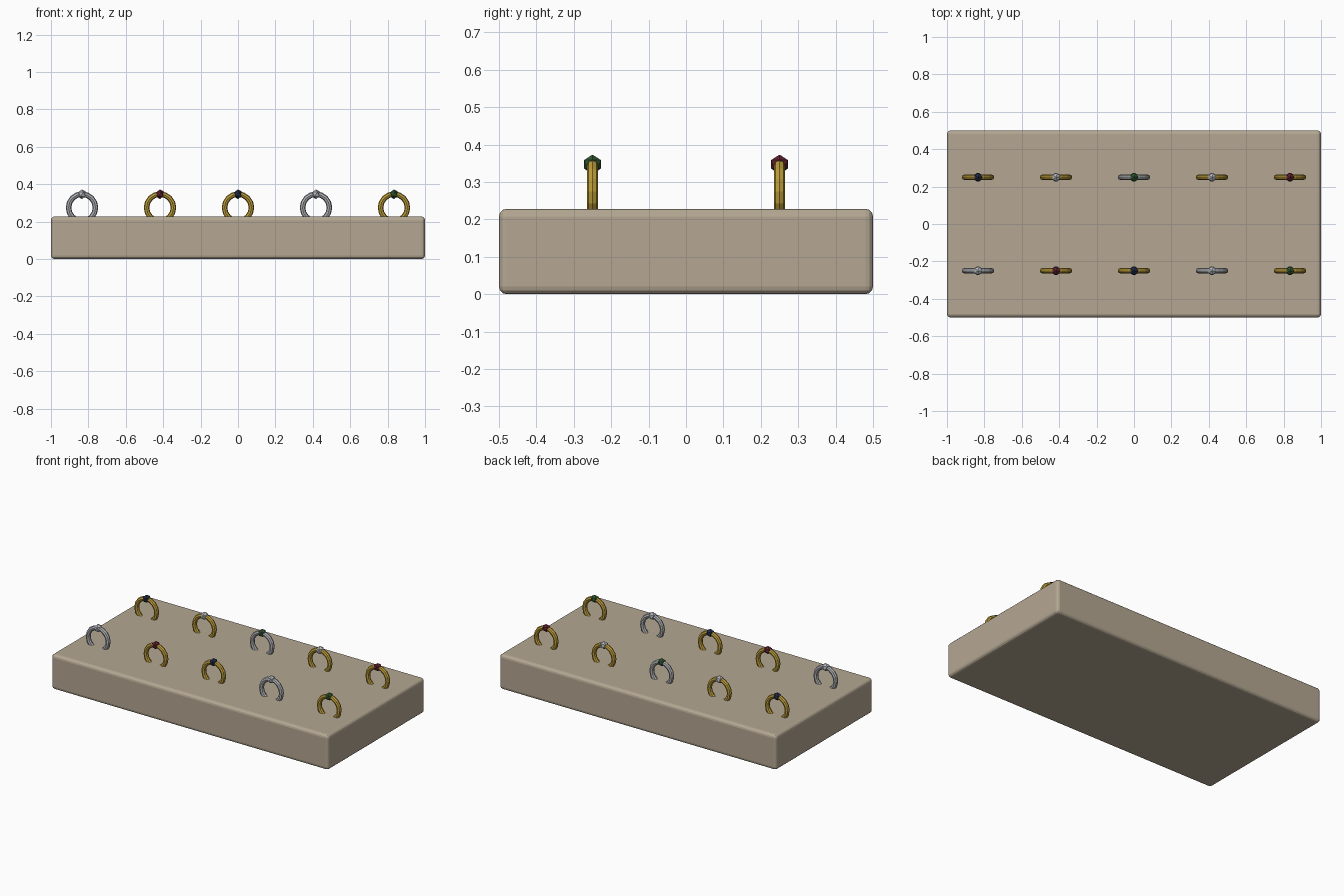
import bpy, math

if "Cube" in bpy.data.objects:
    bpy.data.objects.remove(bpy.data.objects["Cube"])

def mat(name, col):
    m = bpy.data.materials.new(name)
    m.diffuse_color = (*col, 1)
    m.use_nodes = True
    m.node_tree.nodes["Principled BSDF"].inputs["Base Color"].default_value = m.diffuse_color
    return m

MATS = {
    "velvet": mat("velvet", (0.46, 0.39, 0.29)),
    "gold": mat("gold", (0.50, 0.33, 0.04)),
    "silver": mat("silver", (0.42, 0.43, 0.45)),
    "diamond": mat("diamond", (0.45, 0.47, 0.50)),
    "ruby": mat("ruby", (0.12, 0.015, 0.03)),
    "sapphire": mat("sapphire", (0.015, 0.025, 0.06)),
    "emerald": mat("emerald", (0.03, 0.09, 0.03)),
}

def finish(name, material):
    o = bpy.context.object
    o.name = name
    o.data.materials.append(MATS[material])
    return o

# Padded display block with softened edges
H = 0.228
bpy.ops.mesh.primitive_cube_add(size=1, location=(0, 0, H / 2))
pad = finish("display_pad", "velvet")
pad.scale = (2, 1, H)
bpy.ops.object.transform_apply(location=False, rotation=False, scale=True)
bev = pad.modifiers.new("soft_edges", "BEVEL")
bev.width = 0.02
bev.segments = 3

# Rings half sunk into the pad: (band, gem) from left to right
ROWS = {
    -0.25: [("silver", "diamond"), ("gold", "ruby"), ("gold", "sapphire"),
            ("silver", "diamond"), ("gold", "emerald")],
    0.25: [("gold", "sapphire"), ("gold", "diamond"), ("silver", "emerald"),
           ("gold", "diamond"), ("gold", "ruby")],
}
R, RING_Z = 0.072, 0.275
for y, row in ROWS.items():
    for i, (band, gem) in enumerate(row):
        x = (i - 2) * 0.417
        tag = f"{'front' if y < 0 else 'back'}_{i + 1}"
        # Band
        bpy.ops.mesh.primitive_torus_add(
            major_segments=16, minor_segments=8, major_radius=R,
            minor_radius=0.0148, location=(x, y, RING_Z),
            rotation=(math.pi / 2, 0, 0))
        finish("ring_band_" + tag, band)
        # Gemstone
        bpy.ops.mesh.primitive_ico_sphere_add(
            subdivisions=1, radius=0.026, location=(x, y, RING_Z + R))
        finish("ring_gem_" + tag, gem)
